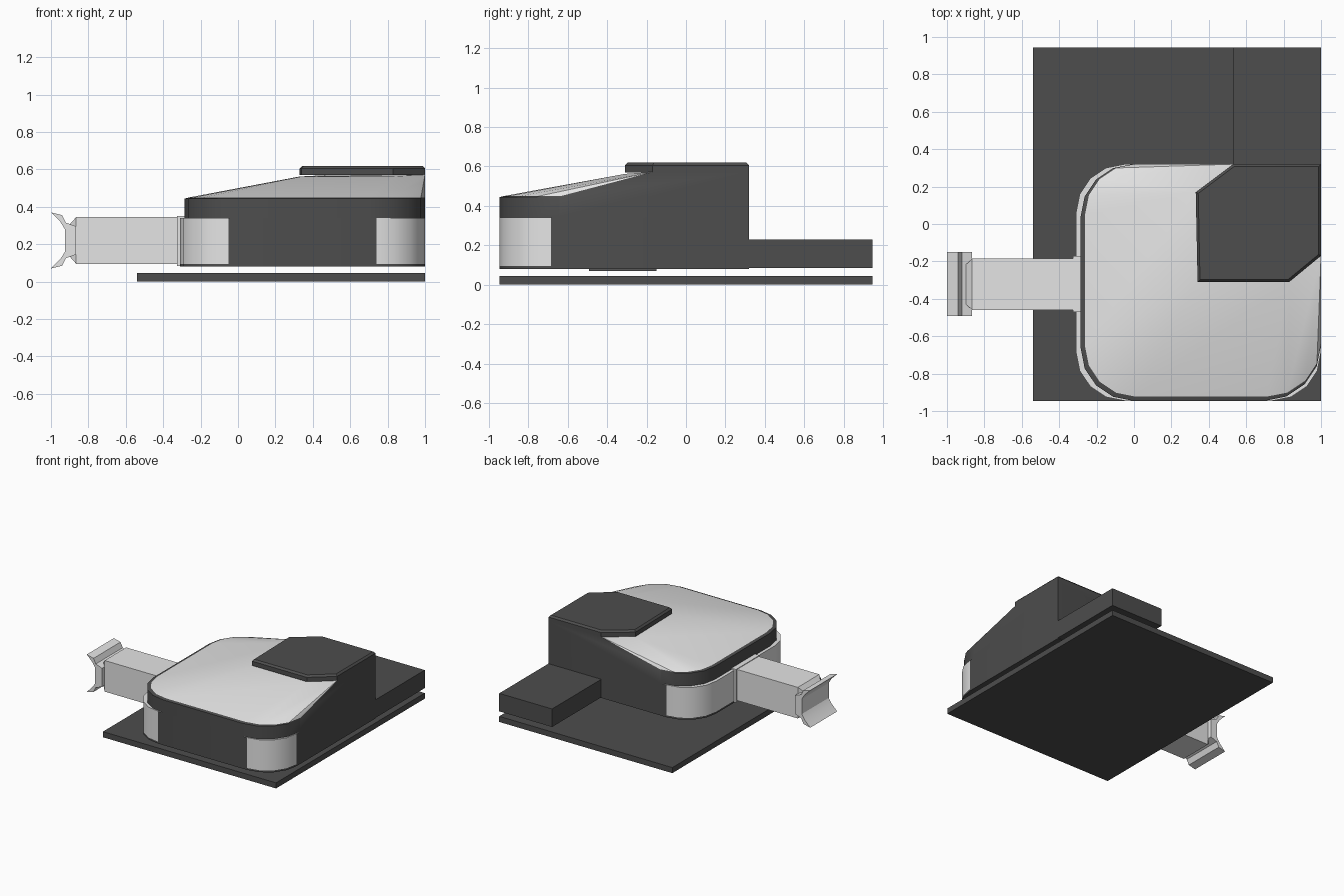
import bpy, bmesh
from math import sin, cos, pi, radians

cube = bpy.data.objects.get("Cube")
if cube:
    bpy.data.objects.remove(cube)


def material(name, v):
    m = bpy.data.materials.new(name)
    m.use_nodes = True
    m.diffuse_color = (v, v, v, 1)
    m.node_tree.nodes["Principled BSDF"].inputs["Base Color"].default_value = (v, v, v, 1)
    return m


DARK = material("dark charcoal", 0.075)
LIGHT = material("light grey", 0.78)


def finish(name, bm, mats, rule=None):
    bm.normal_update()
    for f in bm.faces:
        f.material_index = rule(f) if rule else 0
    me = bpy.data.meshes.new(name)
    bm.to_mesh(me)
    bm.free()
    ob = bpy.data.objects.new(name, me)
    bpy.context.collection.objects.link(ob)
    for m in mats:
        me.materials.append(m)
    bpy.ops.object.select_all(action="DESELECT")
    ob.select_set(True)
    bpy.context.view_layer.objects.active = ob
    bpy.ops.object.shade_smooth_by_angle(angle=radians(30))


def loft(name, rings, mats, rule=None, end_cap=True):
    """Skin through rings of equal point count, capped at the start."""
    bm = bmesh.new()
    loops = [[bm.verts.new(p) for p in ring] for ring in rings]
    bm.faces.new(loops[0][::-1])
    if end_cap:
        bm.faces.new(loops[-1])
    n = len(loops[0])
    for a, b in zip(loops, loops[1:]):
        for i in range(n):
            j = (i + 1) % n
            bm.faces.new((a[i], a[j], b[j], b[i]))
    bmesh.ops.remove_doubles(bm, verts=bm.verts, dist=0.0005)
    bmesh.ops.recalc_face_normals(bm, faces=bm.faces)
    finish(name, bm, mats, rule)


def hull(name, pts, mats, rule=None, open_base=False):
    """Convex solid wrapped around the points."""
    bm = bmesh.new()
    for p in pts:
        bm.verts.new(p)
    bmesh.ops.convex_hull(bm, input=bm.verts)
    bmesh.ops.dissolve_limit(bm, angle_limit=0.005, verts=bm.verts, edges=bm.edges)
    bmesh.ops.recalc_face_normals(bm, faces=bm.faces)
    bm.normal_update()
    if open_base:
        base = [f for f in bm.faces if f.normal.z < -0.9]
        bmesh.ops.delete(bm, geom=base, context="FACES")
    finish(name, bm, mats, rule)


def box(name, lo, hi, mat):
    hull(name, [(x, y, z) for x in (lo[0], hi[0]) for y in (lo[1], hi[1])
                for z in (lo[2], hi[2])], [mat])


def at_height(pts, z):
    return [(x, y, z) for x, y in pts]


BACK, FRONT, SEGS = 0.32, -0.945, 4


def outline(left, front, r_left, r_right):
    """Plan of the body: three rounded corners and a square back right one."""
    pts = [(1, BACK)]
    for cx, cy, r, start in ((left + r_left, BACK - r_left, r_left, 0.5),
                             (left + r_left, front + r_left, r_left, 1.0),
                             (1 - r_right, front + r_right, r_right, 1.5)):
        for i in range(SEGS + 1):
            a = (start + 0.5 * i / SEGS) * pi
            pts.append((cx + r * cos(a), cy + r * sin(a)))
    return pts


# Base plate and rear box
box("base_plate", (-0.54, -0.945, 0), (1, 0.945, 0.045), DARK)
box("rear_box", (0.53, BACK, 0.085), (1, 0.945, 0.23), DARK)


# Lower body with light panels along the left side and round the front corner
def panel_rule(f):
    c = f.calc_center_median()
    side = abs(f.normal.z) < 0.5 and c.z > 0.1
    corner = c.x < -0.05 or (c.x > 0.74 and c.y < -0.685)
    return int((side and corner) or f.normal.z > 0.5)


skirt = outline(-0.31, FRONT, 0.26, 0.26)
wall = outline(-0.285, FRONT, 0.28, 0.30)
rim = outline(-0.262, FRONT + 0.022, 0.27, 0.29)
loft("lower_body", [at_height(skirt, z) for z in (0.08, 0.095, 0.34)] + [at_height(wall, 0.34)],
     [DARK, LIGHT], panel_rule, end_cap=False)

# Upper body: wall, narrow rim and light sloping cover rising to the pad
PAD = [(0.33, 0.17), (0.53, BACK), (1, BACK), (1, -0.17), (0.83, -0.31), (0.34, -0.31)]
cover_top = [(x, y, 0.572 if x == 1 or y == BACK else 0.562) for x, y in PAD]
hull("upper_body",
     at_height(wall, 0.34) + at_height(wall, 0.444) + at_height(rim[1:], 0.45) + cover_top,
     [DARK, LIGHT],
     lambda f: int(f.normal.z > 0.3 and f.calc_center_median().z > 0.46), open_base=True)

# Raised pad on top, with a chamfered upper edge
pad_top = [(0.665 + (x - 0.665) * 0.96, 0.005 + (y - 0.005) * 0.96) for x, y in PAD]
hull("top_pad", at_height(PAD, 0.57) + at_height(PAD, 0.605) + at_height(pad_top, 0.619), [DARK])

# Side arm with a tapered tip, its flange and the flared end clip
box("arm_flange", (-0.325, -0.47, 0.083), (-0.285, -0.17, 0.35), LIGHT)

MID_Y, MID_Z = -0.3225, 0.22
hull("side_arm", [(x, MID_Y + sy * dy, MID_Z + sz * dz)
                  for x, dy, dz in ((-0.32, 0.1375, 0.125), (-0.865, 0.1375, 0.125),
                                    (-0.905, 0.1, 0.08))
                  for sy in (-1, 1) for sz in (-1, 1)], [LIGHT])

upper = [(-0.95, 0.1), (-1, 0.15), (-0.94, 0.135), (-0.92, 0.095), (-0.865, 0.075)]
inner = [(-0.925, 0.06)]
half = inner + upper
profile = half + [(x, -d) for x, d in reversed(half)]
loft("end_clip", [[(x, y, MID_Z + d) for x, d in profile] for y in (-0.493, -0.15)], [LIGHT])
